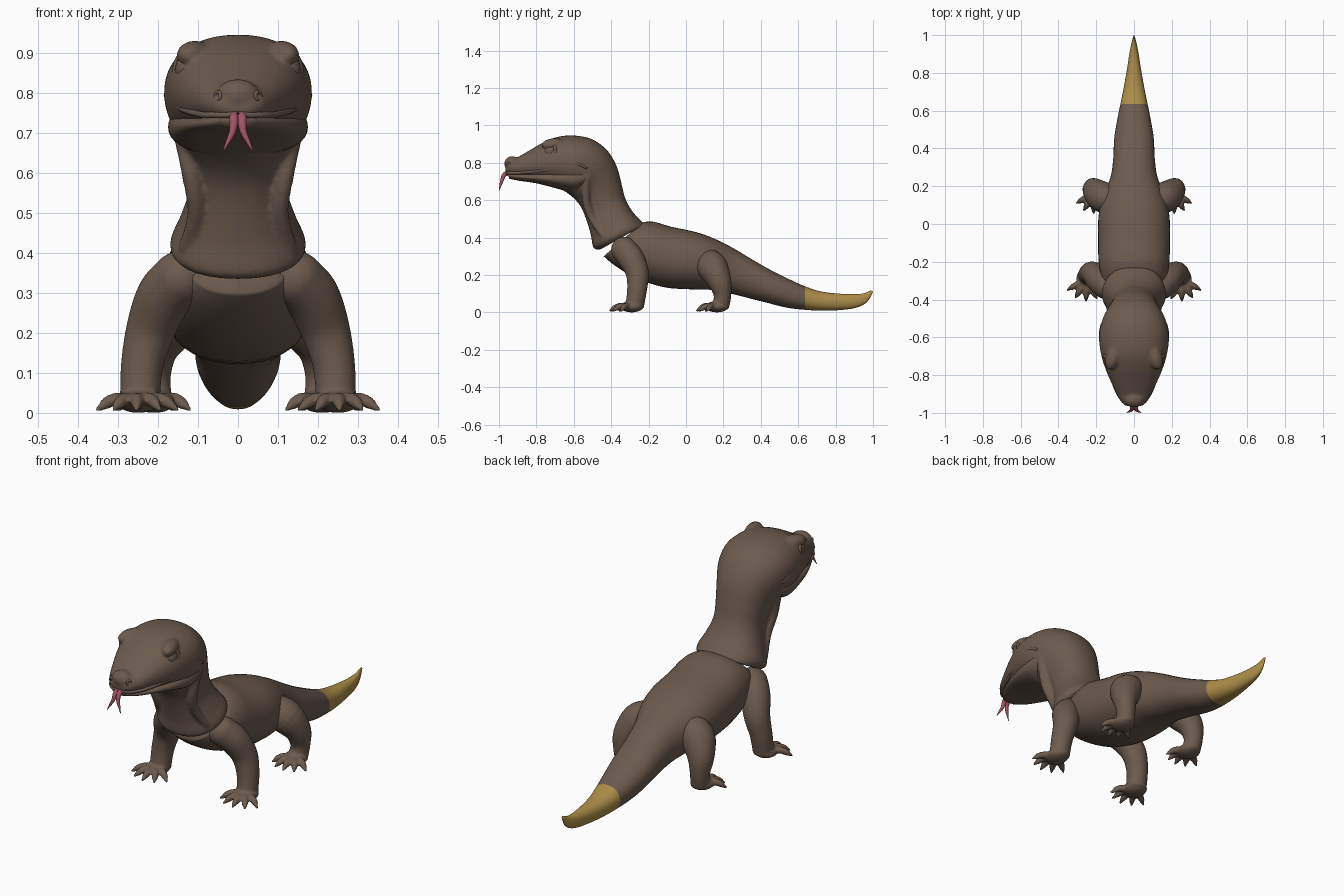
import bpy, bmesh, math
from mathutils import Vector, Matrix

if "Cube" in bpy.data.objects:
    bpy.data.objects.remove(bpy.data.objects["Cube"])


def material(name, rgb):
    m = bpy.data.materials.new(name)
    m.diffuse_color = (*rgb, 1)
    m.use_nodes = True
    m.node_tree.nodes["Principled BSDF"].inputs["Base Color"].default_value = m.diffuse_color
    return m


BROWN = material("brown skin", (0.15, 0.105, 0.077))
GOLD = material("gold tail", (0.42, 0.27, 0.065))
PINK = material("pink tongue", (0.37, 0.09, 0.13))


def spline(pts, k=4):
    """Smooth interpolation through tuples of any length."""
    out = []
    for i in range(len(pts) - 1):
        a, b, c, d = (pts[max(i - 1, 0)], pts[i], pts[i + 1], pts[min(i + 2, len(pts) - 1)])
        for j in range(k):
            t = j / k
            out.append([0.5 * (2 * q + (r - p) * t + (2 * p - 5 * q + 4 * r - s) * t * t
                               + (3 * q - p - 3 * r + s) * t ** 3)
                        for p, q, r, s in zip(a, b, c, d)])
    out.append(list(pts[-1]))
    return out


def skin(bm, rings):
    """Bridge successive rings of points and cap both ends."""
    vs = [[bm.verts.new(p) for p in r] for r in rings]
    n = len(vs[0])
    for a, b in zip(vs, vs[1:]):
        for i in range(n):
            j = (i + 1) % n
            bm.faces.new((a[i], a[j], b[j], b[i]))
    bm.faces.new(vs[0])
    bm.faces.new(vs[-1][::-1])


def loft(bm, sections, n=40, power=2.2):
    """Sections: top y, top z, bottom y, bottom z, half width."""
    rings = []
    for ty, tz, by, bz, w in spline(sections):
        ring = []
        for i in range(n):
            a = 2 * math.pi * i / n
            c, s = math.cos(a), math.sin(a)
            x = math.copysign(abs(c) ** (2 / power), c) * max(w, 0.001)
            h = 0.5 + 0.5 * math.copysign(abs(s) ** (2 / power), s)
            ring.append((x, by + (ty - by) * h, bz + (tz - bz) * h))
        rings.append(ring)
    skin(bm, rings)


def tube(bm, path, side=1, n=14, ref=(1, 0, 0)):
    """Path: x, y, z, radius. side = -1 mirrors it."""
    pts = spline(path)
    pos = [Vector(p[:3]) for p in pts]
    rings = []
    for i, p in enumerate(pos):
        t = (pos[min(i + 1, len(pos) - 1)] - pos[max(i - 1, 0)]).normalized()
        u = t.cross(Vector(ref)).normalized()
        v = t.cross(u)
        r = max(pts[i][3], 0.0008)
        ring = []
        for j in range(n):
            a = 2 * math.pi * j / n
            q = p + (u * math.cos(a) + v * math.sin(a)) * r
            ring.append((q.x * side, q.y, q.z))
        rings.append(ring)
    skin(bm, rings)


def ball(bm, centre, size, turn=0.0):
    m = Matrix.Translation(centre) @ Matrix.Rotation(turn, 4, 'Z') @ Matrix.Diagonal((*size, 1))
    bmesh.ops.create_uvsphere(bm, u_segments=24, v_segments=14, radius=1, matrix=m)


def finish(name, bm, mats, voxel=0, smooth=4, mirror=False):
    bmesh.ops.recalc_face_normals(bm, faces=bm.faces)
    for f in bm.faces:
        f.smooth = True
    me = bpy.data.meshes.new(name)
    bm.to_mesh(me)
    bm.free()
    for m in mats:
        me.materials.append(m)
    ob = bpy.data.objects.new(name, me)
    bpy.context.collection.objects.link(ob)
    if voxel:
        r = ob.modifiers.new("blend", 'REMESH')
        r.mode, r.voxel_size, r.use_smooth_shade = 'VOXEL', voxel, True
        s = ob.modifiers.new("soften", 'SMOOTH')
        s.factor, s.iterations = 0.5, smooth
    if mirror:
        ob.modifiers.new("mirror", 'MIRROR').use_mirror_merge = False
    return ob


# Trunk and tail, with the gold tail end
bm = bmesh.new()
loft(bm, [(-.28, .44, -.44, .30, .12), (-.25, .475, -.38, .25, .16),
          (-.18, .485, -.27, .185, .185), (-.08, .458, -.12, .135, .19),
          (.05, .43, .03, .123, .188), (.15, .395, .14, .12, .165),
          (.25, .345, .24, .10, .125), (.35, .285, .34, .075, .11),
          (.45, .228, .45, .047, .105), (.55, .178, .54, .025, .09),
          (.635, .14, .635, .014, .072), (.72, .112, .72, .009, .055),
          (.82, .10, .82, .012, .037), (.90, .097, .91, .025, .024),
          (.95, .102, .968, .055, .013), (.99, .118, 1.0, .11, .003)])
for f in bm.faces:
    f.material_index = int(f.calc_center_median().y > 0.635)
finish("body_and_tail", bm, [BROWN, GOLD])

# Flared collar, neck and skull in one sweep, with brows, nose and neck folds
bm = bmesh.new()
loft(bm, [(-.22, .47, -.46, .335, .155), (-.25, .50, -.495, .345, .17),
          (-.29, .545, -.51, .42, .145), (-.325, .61, -.535, .50, .122),
          (-.345, .69, -.56, .56, .125), (-.37, .78, -.59, .60, .14),
          (-.42, .865, -.63, .635, .168), (-.50, .925, -.67, .66, .184),
          (-.59, .945, -.70, .675, .182), (-.68, .94, -.75, .69, .168),
          (-.76, .91, -.80, .70, .146), (-.83, .87, -.86, .715, .118),
          (-.90, .83, -.91, .725, .09), (-.945, .81, -.945, .735, .065),
          (-.965, .785, -.965, .75, .035)])
ball(bm, (0, -.93, .795), (.055, .042, .04))
for s in (1, -1):
    ball(bm, (.108 * s, -.70, .895), (.04, .075, .036), .35 * s)
    tube(bm, [(.15, -.53, .73, .02), (.12, -.535, .60, .022),
              (.105, -.50, .50, .022), (.13, -.44, .41, .02)], s)
finish("head_and_neck", bm, [BROWN], voxel=.008)

# Lower jaw
bm = bmesh.new()
loft(bm, [(-.955, .745, -.945, .715, .04), (-.90, .745, -.90, .705, .082),
          (-.80, .75, -.80, .69, .13), (-.70, .765, -.70, .665, .16),
          (-.60, .79, -.60, .64, .175), (-.53, .78, -.53, .67, .163),
          (-.47, .76, -.48, .70, .12)])
finish("lower_jaw", bm, [BROWN])

# Upper lip ridge along the mouth
bm = bmesh.new()
tube(bm, [(0, -.962, .747, .008), (.05, -.945, .745, .008), (.09, -.89, .746, .008),
          (.132, -.78, .757, .008), (.163, -.68, .777, .008), (.178, -.59, .795, .008),
          (.17, -.53, .77, .006)], n=10, ref=(0, 0, 1))
finish("lip", bm, [BROWN], mirror=True)

# Eyes with ring-shaped lids
bm = bmesh.new()
ball(bm, (.122, -.722, .86), (.035, .037, .042))
finish("eye", bm, [BROWN], mirror=True)
normal = Vector((.78, -.62, .1)).normalized()
u = normal.cross(Vector((0, 0, 1))).normalized()
v = normal.cross(u)


def torus(bm, centre, big, small, m=28, n=8):
    rows = []
    for i in range(m):
        a = 2 * math.pi * i / m
        d = u * math.cos(a) + v * math.sin(a)
        rows.append([bm.verts.new(Vector(centre) + d * (big + small * math.cos(b))
                                  + normal * small * math.sin(b))
                     for b in (2 * math.pi * j / n for j in range(n))])
    for i in range(m):
        for j in range(n):
            p, q = rows[i], rows[(i + 1) % m]
            bm.faces.new((p[j], q[j], q[(j + 1) % n], p[(j + 1) % n]))


bm = bmesh.new()
torus(bm, (.129, -.731, .86), .042, .009)
finish("eyelid", bm, [BROWN], mirror=True)

# Nostril rims
bm = bmesh.new()
torus(bm, (.05, -.948, .793), .010, .005, 16, 6)
finish("nostril", bm, [BROWN], mirror=True)

# Forked tongue
bm = bmesh.new()
tube(bm, [(.01, -.93, .748, .012), (.01, -.97, .737, .012), (.013, -.984, .705, .009),
          (.027, -.993, .675, .005), (.038, -.999, .652, .001)], n=10)
finish("tongue", bm, [PINK], mirror=True)


def leg(name, path, palm, reach):
    """Limb, flat palm and five fanned toes ending in claws."""
    bm = bmesh.new()
    x, y, z, r = path[0]
    ball(bm, (x, y, z), (r, r, r))
    tube(bm, path, n=20)
    px, py = palm
    ball(bm, (px, py, .03), (.056, .062, .03))
    for deg in (-56, -27, 2, 31, 60):
        a = math.radians(deg)
        d = Vector((math.sin(a), -math.cos(a)))

        def at(f, z, r):
            return (px + d.x * reach * f, py + d.y * reach * f, z, r)
        tube(bm, [at(.2, .032, .018), at(.55, .034, .017), at(.78, .024, .015),
                  at(.9, .015, .010), at(1.04, .007, .004)], n=12)
    finish(name, bm, [BROWN], voxel=.006, smooth=3, mirror=True)


leg("front_leg", [(.145, -.33, .335, .07), (.185, -.295, .29, .07), (.218, -.26, .21, .062),
                  (.24, -.262, .12, .053), (.245, -.275, .03, .05)], (.25, -.29), .118)
leg("hind_leg", [(.12, .125, .265, .075), (.17, .145, .235, .082), (.21, .18, .165, .064),
                 (.215, .195, .09, .047), (.21, .185, .03, .046)], (.21, .165), .108)
